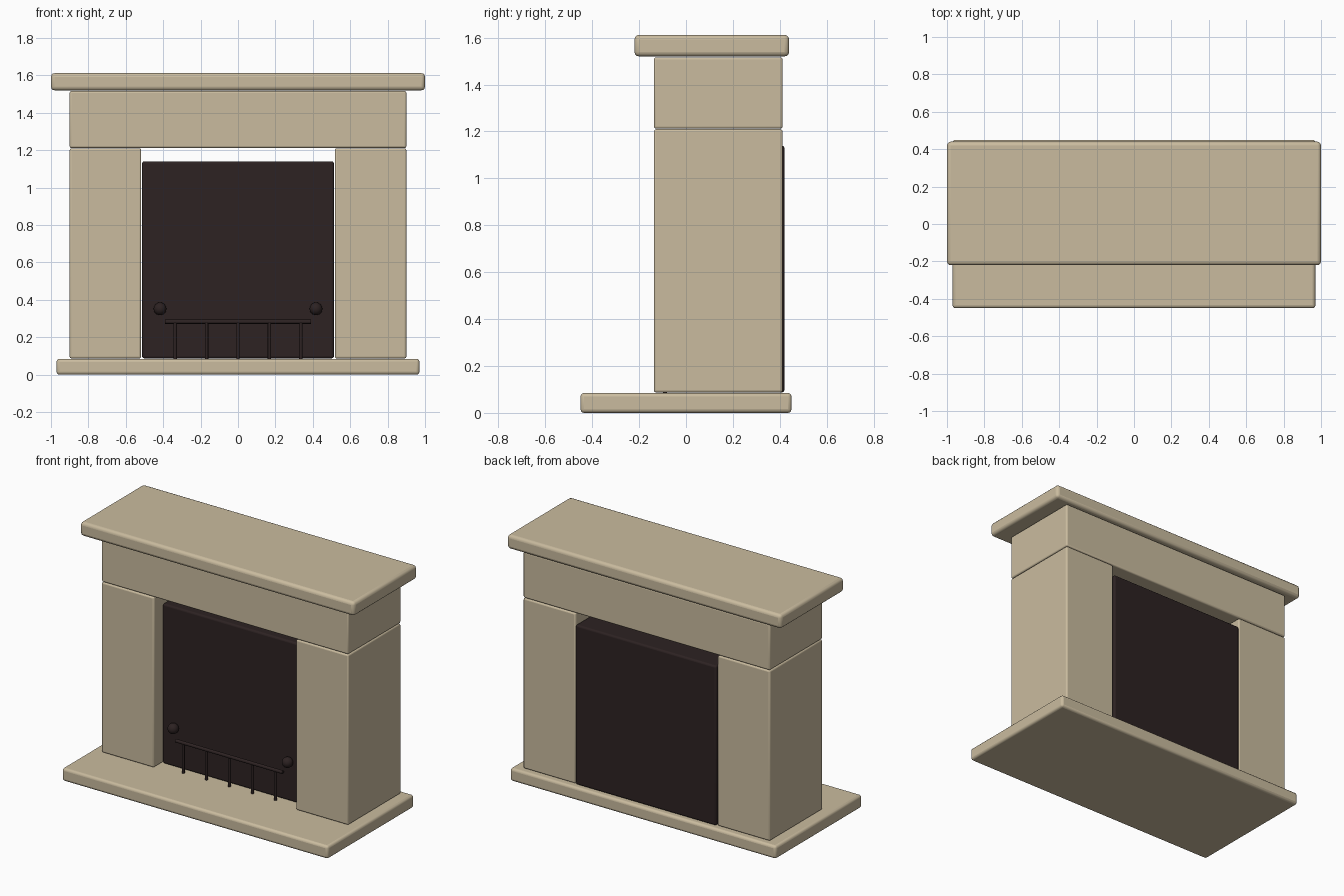
import bpy
import math

if "Cube" in bpy.data.objects:
    bpy.data.objects.remove(bpy.data.objects["Cube"], do_unlink=True)


def make_material(name, colour):
    mat = bpy.data.materials.new(name)
    mat.use_nodes = True
    mat.diffuse_color = colour
    mat.node_tree.nodes["Principled BSDF"].inputs["Base Color"].default_value = colour
    return mat


stone = make_material("pale stone", (0.59, 0.50, 0.345, 1))
iron = make_material("dark iron", (0.026, 0.016, 0.016, 1))


def finish(name, mat):
    obj = bpy.context.object
    obj.name = name
    obj.data.materials.append(mat)
    bpy.ops.object.shade_smooth_by_angle(angle=math.radians(35))
    return obj


def block(name, x, y, z, mat, bevel):
    """Rounded box given by its (min, max) range on each axis."""
    ranges = (x, y, z)
    bpy.ops.mesh.primitive_cube_add(size=1, location=[(a + b) / 2 for a, b in ranges])
    obj = bpy.context.object
    obj.scale = [b - a for a, b in ranges]
    bpy.ops.object.transform_apply(location=False, rotation=False, scale=True)
    mod = obj.modifiers.new("rounded edges", "BEVEL")
    mod.width = bevel
    mod.segments = 3
    return finish(name, mat)


def rod(name, location, radius, length, rotation=(0, 0, 0)):
    bpy.ops.mesh.primitive_cylinder_add(vertices=16, radius=radius, depth=length,
                                        location=location, rotation=rotation)
    return finish(name, iron)


# Stone surround
block("hearth_slab", (-0.97, 0.97), (-0.45, 0.45), (0, 0.085), stone, 0.016)
block("lintel", (-0.9, 0.9), (-0.137, 0.412), (1.212, 1.516), stone, 0.01)
block("mantel_shelf", (-1, 1), (-0.22, 0.44), (1.52, 1.612), stone, 0.02)
for side, x in (("left", (0.518, 0.9)), ("right", (-0.9, -0.518))):
    block(side + "_pillar", x, (-0.137, 0.412), (0.087, 1.21), stone, 0.01)

# Firebox
block("firebox", (-0.513, 0.513), (-0.055, 0.42), (0.087, 1.14), iron, 0.012)

# Grate with round knobs
rod("grate_rail", (0, -0.09, 0.283), 0.011, 0.78, (0, math.pi / 2, 0))
for i in range(5):
    rod("grate_bar", ((i - 2) * 0.168, -0.09, 0.183), 0.009, 0.2)
for side, x in (("left", 0.417), ("right", -0.417)):
    bpy.ops.mesh.primitive_uv_sphere_add(segments=24, ring_count=12, radius=0.034,
                                         location=(x, -0.08, 0.352))
    finish(side + "_knob", iron)
